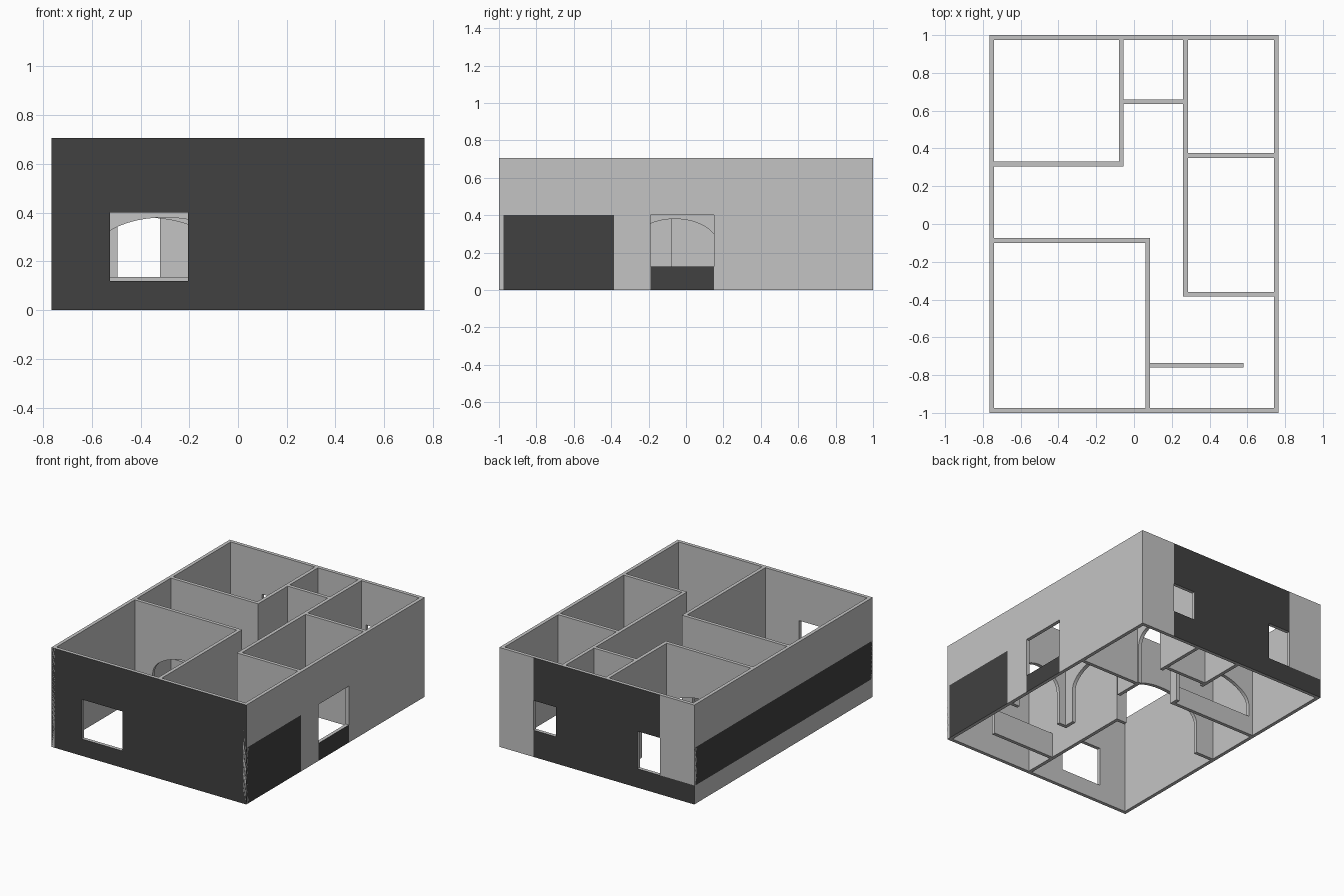
import bpy, bmesh, math
from mathutils import Vector

if "Cube" in bpy.data.objects:
    bpy.data.objects.remove(bpy.data.objects["Cube"])

H, X, Y, T = 0.705, 0.765, 1.0, 0.025   # height, half width, half depth, thickness


def material(name, v):
    m = bpy.data.materials.new(name)
    m.diffuse_color = (v, v, v, 1)
    m.use_nodes = True
    m.node_tree.nodes["Principled BSDF"].inputs["Base Color"].default_value = m.diffuse_color
    return m


LIGHT = material("light grey plaster", 0.55)
DARK = material("dark grey cladding", 0.052)


def finish(name, bm):
    bmesh.ops.recalc_face_normals(bm, faces=bm.faces[:])
    me = bpy.data.meshes.new(name)
    bm.to_mesh(me)
    bm.free()
    me.materials.append(LIGHT)
    me.materials.append(DARK)
    ob = bpy.data.objects.new(name, me)
    bpy.context.collection.objects.link(ob)
    return ob


def point(axis, u, d, z):
    """u runs along the wall, d is the position across it."""
    return (u, d, z) if axis == 'x' else (d, u, z)


def extrude(bm, axis):
    r = bmesh.ops.extrude_face_region(bm, geom=bm.faces[:])
    vs = [g for g in r['geom'] if isinstance(g, bmesh.types.BMVert)]
    bmesh.ops.translate(bm, verts=vs, vec=Vector(point(axis, 0, T, 0)))


def outer_wall(name, axis, d, us, zs, holes, dark, outward):
    """Grid panel with rectangular openings; dark(u, z) picks the cladding."""
    bm = bmesh.new()
    v = {(i, j): bm.verts.new(point(axis, u, d, z))
         for i, u in enumerate(us) for j, z in enumerate(zs)}
    for i in range(len(us) - 1):
        for j in range(len(zs) - 1):
            u, z = (us[i] + us[i + 1]) / 2, (zs[j] + zs[j + 1]) / 2
            if any(a < u < b and c < z < e for a, b, c, e in holes):
                continue
            bm.faces.new([v[i, j], v[i + 1, j], v[i + 1, j + 1], v[i, j + 1]])
    extrude(bm, axis)
    bmesh.ops.delete(bm, geom=[x for x in bm.verts if not x.link_faces], context='VERTS')
    bmesh.ops.recalc_face_normals(bm, faces=bm.faces[:])
    k, n = (0, 1) if axis == 'x' else (1, 0)
    for f in bm.faces:
        c = f.calc_center_median()
        if f.normal[n] * outward > 0.9 and dark(c[k], c.z):
            f.material_index = 1
    return finish(name, bm)


def inner_wall(name, axis, d, u0, u1, arches=(), top=H):
    """Straight wall; each arch is (centre, half width, spring height, apex)."""
    pts = [(u0, 0)]
    for c, a, spring, apex in arches:
        pts.append((c - a, 0))
        for i in range(25):
            t = math.pi * (1 - i / 24)
            pts.append((c + a * math.cos(t), spring + (apex - spring) * math.sin(t)))
        pts.append((c + a, 0))
    pts += [(u1, 0), (u1, top), (u0, top)]
    bm = bmesh.new()
    f = bm.faces.new([bm.verts.new(point(axis, u, d, z)) for u, z in pts])
    extrude(bm, axis)
    bmesh.ops.triangulate(bm, faces=[g for g in bm.faces if len(g.verts) > 4])
    return finish(name, bm)


# Outer shell with windows and cladding
outer_wall("front_wall", 'x', -Y, [-X, -0.525, -0.205, X], [0, 0.12, 0.40, H],
           [(-0.525, -0.205, 0.12, 0.40)], lambda u, z: True, -1)
outer_wall("back_wall", 'x', Y - T, [-X, -0.495, -0.32, 0.32, 0.495, X],
           [0, 0.135, 0.19, 0.40, H],
           [(-0.495, -0.32, 0.135, 0.40), (0.32, 0.495, 0.19, 0.40)],
           lambda u, z: abs(u) < 0.495 or (u < 0 and z < 0.135), 1)
side = Y
ends = [-Y + T, Y - T]
outer_wall("right_wall", 'y', X - T, [-Y, -0.385, -0.19, 0.15, Y],
           [0, 0.125, 0.40, H], [(-0.19, 0.15, 0.125, 0.40)],
           lambda u, z: z < 0.40 and (u < -0.385 or (-0.19 < u < 0.15 and z < 0.125)), 1)
outer_wall("left_wall", 'y', -X, [-Y, Y], [0, 0.13, 0.40, H], [],
           lambda u, z: 0.13 < z < 0.40, -1)

# Room partitions, several with arched openings
L, R, B, F = -X + T, X - T, Y - T, -Y + T
inner_wall("back_left_room_front", 'x', 0.305, L, -0.055, [(-0.39, 0.32, 0.22, 0.38)])
inner_wall("back_left_room_sill", 'x', 0.305, -0.71, -0.07, top=0.135)
inner_wall("back_left_room_side", 'y', -0.08, 0.33, B, [(0.49, 0.12, 0.26, 0.38)])
inner_wall("closet_wall", 'x', 0.635, -0.055, 0.26)
inner_wall("corridor_wall", 'y', 0.26, -0.385, B,
           [(-0.06, 0.23, 0.24, 0.38), (0.495, 0.11, 0.26, 0.38)])
inner_wall("right_room_divider", 'x', 0.35, 0.285, R)
inner_wall("right_room_front", 'x', -0.385, 0.285, R, [(0.51, 0.17, 0.24, 0.38)])
inner_wall("front_left_room_back", 'x', -0.10, L, 0.085, [(-0.30, 0.30, 0.22, 0.38)])
inner_wall("front_left_room_side", 'y', 0.06, F, -0.10)
inner_wall("low_counter_wall", 'x', -0.76, 0.085, 0.58, top=0.18)
